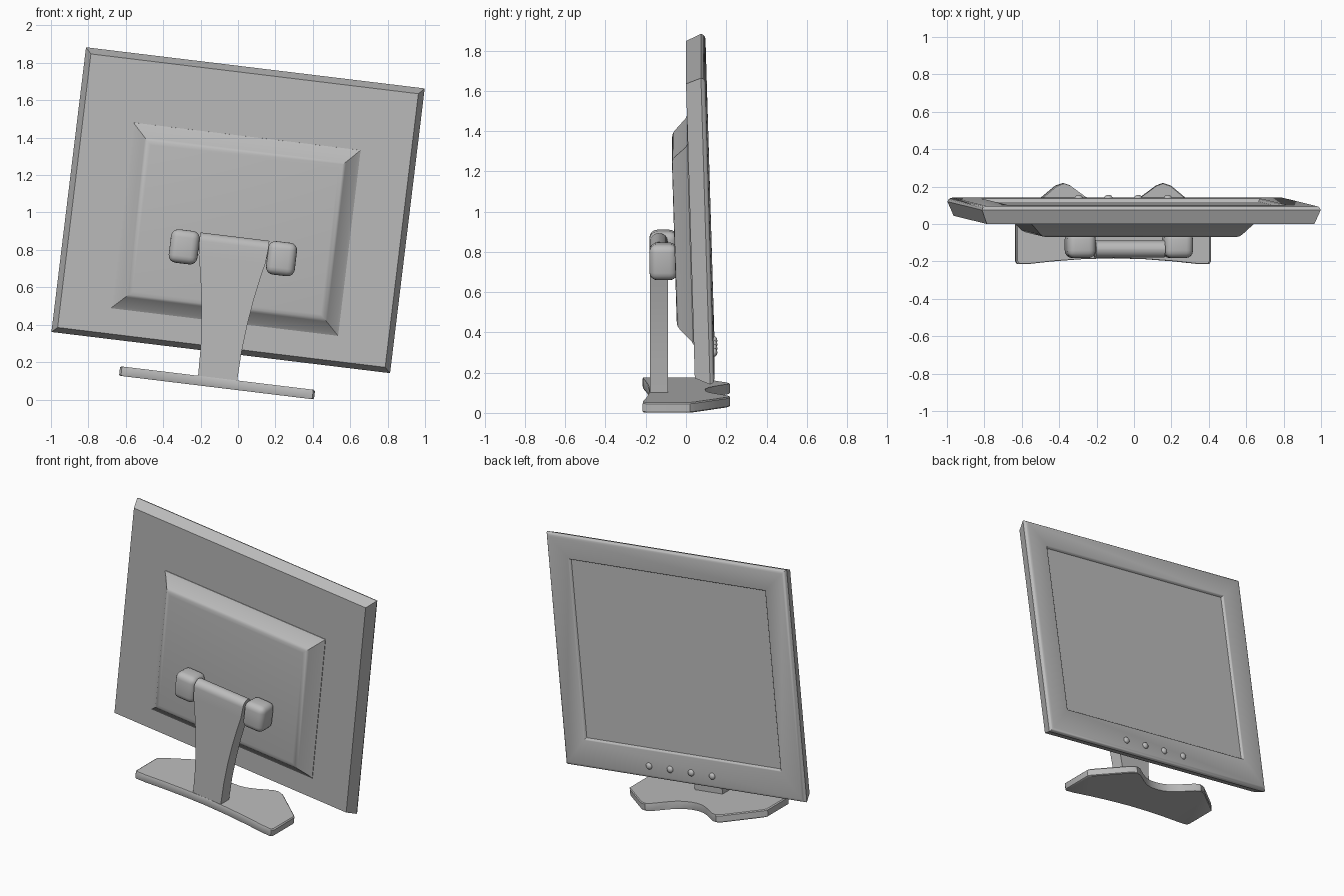
import bpy, bmesh, math
from mathutils import Matrix

if "Cube" in bpy.data.objects:
    bpy.data.objects.remove(bpy.data.objects["Cube"], do_unlink=True)

grey = bpy.data.materials.new("plain grey")
grey.use_nodes = True
colour = (0.5, 0.5, 0.5, 1)
grey.diffuse_color = colour
grey.node_tree.nodes["Principled BSDF"].inputs["Base Color"].default_value = colour

# The whole monitor is rolled sideways; the display also leans back a little
ROLL = Matrix.Translation((0, 0, 1.01)) @ Matrix.Rotation(math.radians(6.93), 4, "Y")
LEAN = ROLL @ Matrix.Translation((0, 0.022, 0)) @ Matrix.Rotation(math.radians(1.7), 4, "X")


def finish(name, bm, matrix, angle=35):
    bmesh.ops.recalc_face_normals(bm, faces=bm.faces)
    mesh = bpy.data.meshes.new(name)
    bm.to_mesh(mesh)
    bm.free()
    mesh.transform(matrix)
    mesh.materials.append(grey)
    obj = bpy.data.objects.new(name, mesh)
    bpy.context.collection.objects.link(obj)
    bpy.ops.object.select_all(action="DESELECT")
    obj.select_set(True)
    bpy.context.view_layer.objects.active = obj
    bpy.ops.object.shade_smooth_by_angle(angle=math.radians(angle))
    return obj


def loft(rings):
    """Closed skin through rings of equal point count."""
    bm = bmesh.new()
    loops = [[bm.verts.new(p) for p in ring] for ring in rings]
    for a, b in zip(loops, loops[1:]):
        for i in range(len(a)):
            j = (i + 1) % len(a)
            bm.faces.new((a[i], a[j], b[j], b[i]))
    bm.faces.new(loops[0])
    bm.faces.new(loops[-1])
    return bm


def rect(half_w, low, high, y):
    return [(-half_w, y, low), (half_w, y, low), (half_w, y, high), (-half_w, y, high)]


# Display housing: tapered rim, rounded front edge, recessed screen
W, H = 0.912, 0.767
rim = [(0.03, 0), (0.004, 0.065), (0, 0.075), (0.005, 0.087), (0.013, 0.094), (0.024, 0.097)]
rings = [rect(W - i, i - H, H - i, y) for i, y in rim]
rings += [rect(W - 0.16 - i, 0.185 + i - H, H - 0.15 - i, y)
          for i, y in ((0, 0.097), (0.006, 0.093), (0.012, 0.08))]
finish("display_panel", loft(rings), LEAN)

# Raised rear housing with softened edges
bulge = [(0, 0.01), (0, -0.004), (0.015, -0.012), (0.07, -0.07), (0.085, -0.08), (0.105, -0.083)]
finish("rear_housing", loft([rect(0.612 - i, i - 0.6, 0.4 - i, y) for i, y in bulge]), LEAN)

# Four control buttons on the lower bezel
for n in range(4):
    bm = bmesh.new()
    bmesh.ops.create_uvsphere(bm, u_segments=16, v_segments=10, radius=0.022)
    place = Matrix.Translation((0.265 - 0.16 * n, 0.097, -0.685)) @ Matrix.Diagonal((1, 0.75, 1, 1))
    finish(f"button_{n + 1}", bm, LEAN @ place, 60)

# Hinge knuckles, one each side of the neck
for side, name in ((-1, "right_hinge"), (1, "left_hinge")):
    bm = bmesh.new()
    bmesh.ops.create_cube(bm, size=1)
    bmesh.ops.scale(bm, vec=(0.155, 0.14, 0.18), verts=bm.verts)
    bmesh.ops.bevel(bm, geom=bm.edges[:], offset=0.04, segments=4, profile=0.5, affect="EDGES")
    finish(name, bm, ROLL @ Matrix.Translation((side * 0.262, -0.112, -0.227)), 50)

# Neck: flared upwards with a rolled top
rows = [(-0.91, 0.105), (-0.75, 0.11), (-0.6, 0.123), (-0.47, 0.14),
        (-0.34, 0.163), (-0.26, 0.18), (-0.185, 0.186)]


def neck_ring(v, half, depth):
    return [(-half, -0.135 - depth, v), (half, -0.135 - depth, v),
            (half, -0.135 + depth, v), (-half, -0.135 + depth, v)]


rings = [neck_ring(v, h, 0.045) for v, h in rows]
for k in range(1, 7):
    a = math.radians(14.5 * k)
    rings.append(neck_ring(-0.185 + 0.045 * math.sin(a), 0.186, 0.045 * math.cos(a)))
finish("neck", loft(rings), ROLL)

# Pivot rod joining the knuckles through the neck
bm = bmesh.new()
bmesh.ops.create_cone(bm, cap_ends=True, segments=24, radius1=0.035, radius2=0.035, depth=0.46)
finish("pivot_rod", bm, ROLL @ Matrix.Translation((0, -0.12, -0.2)) @ Matrix.Rotation(math.pi / 2, 4, "Y"))

# Foot: mirrored outline with two points and a curved notch
half = [(0.17, -0.188), (0.33, -0.2), (0.45, -0.213), (0.515, -0.215), (0.525, -0.2),
        (0.525, 0.02), (0.51, 0.04), (0.31, 0.205), (0.27, 0.219), (0.235, 0.207),
        (0.15, 0.145), (0.1, 0.115), (0.05, 0.1)]
outline = [(0, -0.183)] + half + [(0, 0.096)] + [(-x, y) for x, y in reversed(half)]
levels = [(0.985, -0.953), (1, -0.948), (1, -0.908), (0.985, -0.902)]
finish("foot", loft([[(x * s, y * s, v) for x, y in outline] for s, v in levels]), ROLL)
